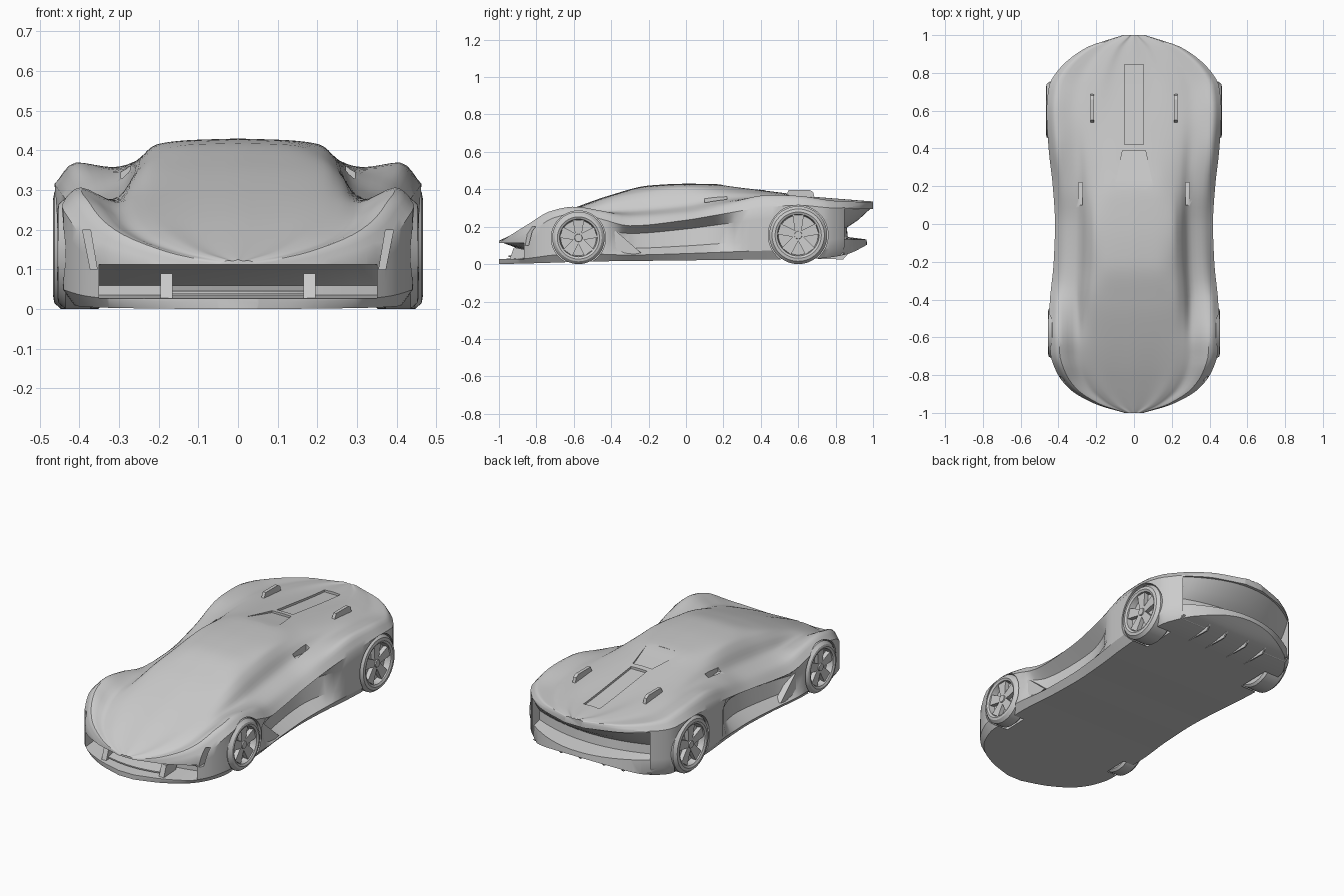
import bpy, bmesh, math
from mathutils import Matrix, Vector

default = bpy.data.objects.get("Cube")
if default:
    bpy.data.objects.remove(default)

grey = bpy.data.materials.new("body grey")
grey.use_nodes = True
grey.diffuse_color = (0.6, 0.6, 0.6, 1)
grey.node_tree.nodes["Principled BSDF"].inputs["Base Color"].default_value = (0.6, 0.6, 0.6, 1)


def channel(keys, t):
    """Smooth, overshoot-free curve through (position, value) keys."""
    n = len(keys)
    slopes = [(b[1] - a[1]) / (b[0] - a[0]) for a, b in zip(keys, keys[1:])]

    def tangent(i):
        if i == 0 or i == n - 1:
            return slopes[min(i, n - 2)]
        a, b = slopes[i - 1], slopes[i]
        return 0 if a * b <= 0 else 2 * a * b / (a + b)

    t = min(max(t, keys[0][0]), keys[-1][0])
    i = next(k for k in range(n - 1) if t <= keys[k + 1][0])
    h = keys[i + 1][0] - keys[i][0]
    u = (t - keys[i][0]) / h
    return (keys[i][1] * (1 + 2 * u) * (1 - u) ** 2 + keys[i + 1][1] * u * u * (3 - 2 * u)
            + h * tangent(i) * u * (1 - u) ** 2 - h * tangent(i + 1) * u * u * (1 - u))


def finish(name, bm, smooth=True):
    bmesh.ops.recalc_face_normals(bm, faces=bm.faces)
    mesh = bpy.data.meshes.new(name)
    bm.to_mesh(mesh)
    bm.free()
    ob = bpy.data.objects.new(name, mesh)
    bpy.context.collection.objects.link(ob)
    mesh.materials.append(grey)
    if smooth:
        shade(ob)
    return ob


def shade(ob):
    bpy.ops.object.select_all(action='DESELECT')
    ob.select_set(True)
    bpy.context.view_layer.objects.active = ob
    bpy.ops.object.shade_smooth_by_angle(angle=math.radians(32))


def loft(name, rings, smooth=False):
    bm = bmesh.new()
    loops = [[bm.verts.new(p) for p in ring] for ring in rings]
    for a, b in zip(loops, loops[1:]):
        for i in range(len(a)):
            j = (i + 1) % len(a)
            bm.faces.new((a[i], a[j], b[j], b[i]))
    bm.faces.new(loops[0])
    bm.faces.new(loops[-1])
    return finish(name, bm, smooth)


def prism(name, side, x0, x1):
    return loft(name, [[(x, y, z) for y, z in side] for x in (x0, x1)])


def bowed(name, side, half):
    """Side profile swept across the car, following its rounded plan."""
    xs = [half * k / 8 for k in range(-8, 9)]
    return loft(name, [[(x, y - math.copysign(1.1 * x * x * (abs(y) - .7) / .3, y), z) for y, z in side]
                       for x in xs])


def drum(name, x0, x1, y, z, r):
    circle = [(y + r * math.cos(k * math.tau / 48), z + r * math.sin(k * math.tau / 48)) for k in range(48)]
    return prism(name, circle, x0, x1)


# Body shape along its length
WIDTH = [(-1, .05), (-.955, .2), (-.87, .345), (-.78, .412), (-.68, .443), (-.45, .447), (-.2, .425),
         (0, .418), (.2, .43), (.4, .452), (.6, .463), (.73, .45), (.81, .405), (.93, .26), (1, .06)]
TOP = [(-1, .125), (-.85, .195), (-.75, .24), (-.6, .3), (-.4, .37), (-.2, .42), (0, .43),
       (.15, .428), (.3, .41), (.5, .385), (.8, .35), (1, .335)]
BASE = [(-1, 0), (-.8, .005), (-.5, .014), (0, .02), (.7, .03), (.85, .05), (1, .12)]
SHOULDER = [(-1, .09), (-.85, .16), (-.7, .25), (-.58, .272), (-.45, .24), (-.3, .205),
            (0, .235), (.15, .26), (.4, .3), (.6, .315), (.8, .3), (1, .32)]
CROWN = [(-1, .115), (-.85, .21), (-.72, .285), (-.6, .307), (-.45, .285), (-.3, .255),
         (0, .275), (.2, .32), (.45, .37), (.6, .365), (.8, .338), (1, .33)]
VALLEY = [(-1, .12), (-.85, .185), (-.72, .24), (-.6, .27), (-.4, .278), (0, .315),
          (.2, .343), (.5, .358), (.8, .336), (1, .333)]
EDGE = [(-1, .123), (-.85, .195), (-.6, .292), (-.3, .38), (0, .415), (.3, .395), (.6, .367), (1, .335)]
ROOF = [(-1, .47), (0, .49), (.3, .43), (1, .36)]
RECESS = [(-.42, 0), (-.28, .06), (.05, .08), (.18, .06), (.29, 0)]


def section(y):
    w, base, sh = channel(WIDTH, y), channel(BASE, y), channel(SHOULDER, y)
    dent, roof, top = channel(RECESS, y), channel(ROOF, y) * w, channel(TOP, y)
    edge, valley = channel(EDGE, y), channel(VALLEY, y)
    upper = [(w, sh), (.89 * w, channel(CROWN, y)), (.69 * w, valley),
             ((roof + .69 * w) / 2, edge * .64 + valley * .36), (roof, edge), (roof * .6, top - .004), (0, top)]
    rise = sh - base
    half = [(w * .93, base), (w, base + rise * .17), (w - dent * .8, base + rise * .36),
            (w - dent, base + rise * .78)]
    xs, zs = ([(i, p[a]) for i, p in enumerate(upper)] for a in (0, 1))
    half += [(channel(xs, k / 4), channel(zs, k / 4)) for k in range(24)]
    ring = [(0, base)] + half + [(0, top)] + [(-x, z) for x, z in reversed(half)]
    return [(x, y, z) for x, z in ring]


def deck_ring(y, half, low, high):
    z = channel(TOP, y)
    return [(-half, y, z + low), (half, y, z + low), (half, y, z + high), (-half, y, z + high)]


STATIONS = 72
body = loft("body", [section(math.sin(math.pi * (k / STATIONS - .5))) for k in range(STATIONS + 1)])

# Openings: nose intake, tail recess, rear deck, wheel arches, headlamp and roof slots
WHEELS = {"front": (-.575, .14, .36, .455), "rear": (.6, .155, .34, .466)}
cutters = [
    bowed("nose_cutter", [(-1.1, .112), (-.975, .112), (-.83, .06), (-.83, .035), (-1.1, .022)], .35),
    bowed("tail_cutter", [(1.1, .295), (.985, .295), (.92, .235), (.86, .195), (.865, .145), (.965, .132),
                          (.98, 0), (1.1, 0)], .37),
    loft("window_cutter", [deck_ring(.19 + k * .04, .105 - k * .009, -.002 - k * .0022, .1) for k in range(6)]),
    loft("deck_cutter", [deck_ring(.42 + k * .085, .05, -.014, .1) for k in range(6)]),
]
for s in (1, -1):
    for y, r, inner, outer in WHEELS.values():
        cutters.append(drum("arch_cutter", s * (inner - .01), s * .6, y, r, r + .005))
    lamp = [(.372, .2), (.392, .2), (.372, .1), (.355, .1)]
    cutters.append(loft("lamp_cutter", [[(s * x, y, z) for x, z in lamp] for y in (-1, -.77)]))
    cutters.append(prism("scoop_cutter", [(.1, .33), (.22, .315), (.22, .5), (.1, .5)], s * .272, s * .295))
for cutter in cutters:
    cutter.hide_render = True
    mod = body.modifiers.new("opening", 'BOOLEAN')
    mod.operation = 'DIFFERENCE'
    mod.solver = 'EXACT'
    mod.object = cutter
result = bpy.data.meshes.new_from_object(body.evaluated_get(bpy.context.evaluated_depsgraph_get()))
body.modifiers.clear()
body.data = result
for cutter in cutters:
    bpy.data.objects.remove(cutter)
shade(body)


# Wheels: turned tyre and dished rim, five tapered spokes and a hub
def wheel(name, s, y, r, inner, outer):
    rim = .72 * r
    profile = [(0, inner), (r - .012, inner), (r, inner + .012), (r, outer - .02), (r - .015, outer - .003),
               (rim + .012, outer), (rim, outer - .006), (rim - .006, outer - .04), (0, outer - .04)]
    bm = bmesh.new()
    points = [bm.verts.new((x, 0, q)) for q, x in profile]
    edges = [bm.edges.new(pair) for pair in zip(points, points[1:])]
    bmesh.ops.spin(bm, geom=points + edges, axis=(1, 0, 0), cent=(0, 0, 0), angle=math.tau, steps=48)
    bmesh.ops.remove_doubles(bm, verts=bm.verts, dist=.0001)
    for k in range(5):
        turn = Matrix.Rotation(k * math.tau / 5, 4, 'X')
        for v in bmesh.ops.create_cube(bm, size=1)["verts"]:
            far = v.co.z > 0
            half = .03 if far else .016
            v.co = turn @ Vector((outer - .024 + v.co.x * .024 - (0 if far else .005),
                                  v.co.y * 2 * half, rim * .96 if far else .01))
    hub = Matrix.Translation((outer - .025, 0, 0)) @ Matrix.Rotation(math.pi / 2, 4, 'Y')
    bmesh.ops.create_cone(bm, cap_ends=True, segments=16, radius1=.026, radius2=.02, depth=.03, matrix=hub)
    for v in bm.verts:
        v.co = (s * v.co.x, v.co.y + y, v.co.z + r)
    finish(name, bm)


# Bars across the tail and nose openings
bowed("tail_bar", [(.88, .25), (.945, .282), (.945, .27), (.88, .238)], .33)
bowed("intake_blade", [(-.95, .045), (-.85, .06), (-.85, .05), (-.95, .038)], .17)

for s, side in ((1, "left"), (-1, "right")):
    for end, (y, r, inner, outer) in WHEELS.items():
        wheel(f"{side}_{end}_wheel", s, y, r, inner, outer)
    # Deck fins, intake struts, tail wings, side blades and diffuser fins
    prism(f"{side}_deck_fin", [(.53, .355), (.69, .345), (.68, .385), (.66, .397), (.55, .397)], s * .212, s * .23)
    prism(f"{side}_intake_strut", [(-.945, .02), (-.84, .02), (-.82, .07), (-.92, .09)], s * .165, s * .195)
    prism(f"{side}_tail_wing", [(.76, .04), (.83, .045), (.85, .06), (.78, .06)], s * .2, s * .365)
    prism(f"{side}_side_blade", [(-.43, .2), (-.4, .2), (-.24, .06), (-.36, .04), (-.43, .05)], s * .39, s * .425)
    for k in (0, 1):
        x = .07 + k * .12
        prism(f"{side}_diffuser_fin_{k + 1}", [(.66, .03), (.84, .025), (.88, .07), (.8, .07)], s * x, s * (x + .008))
